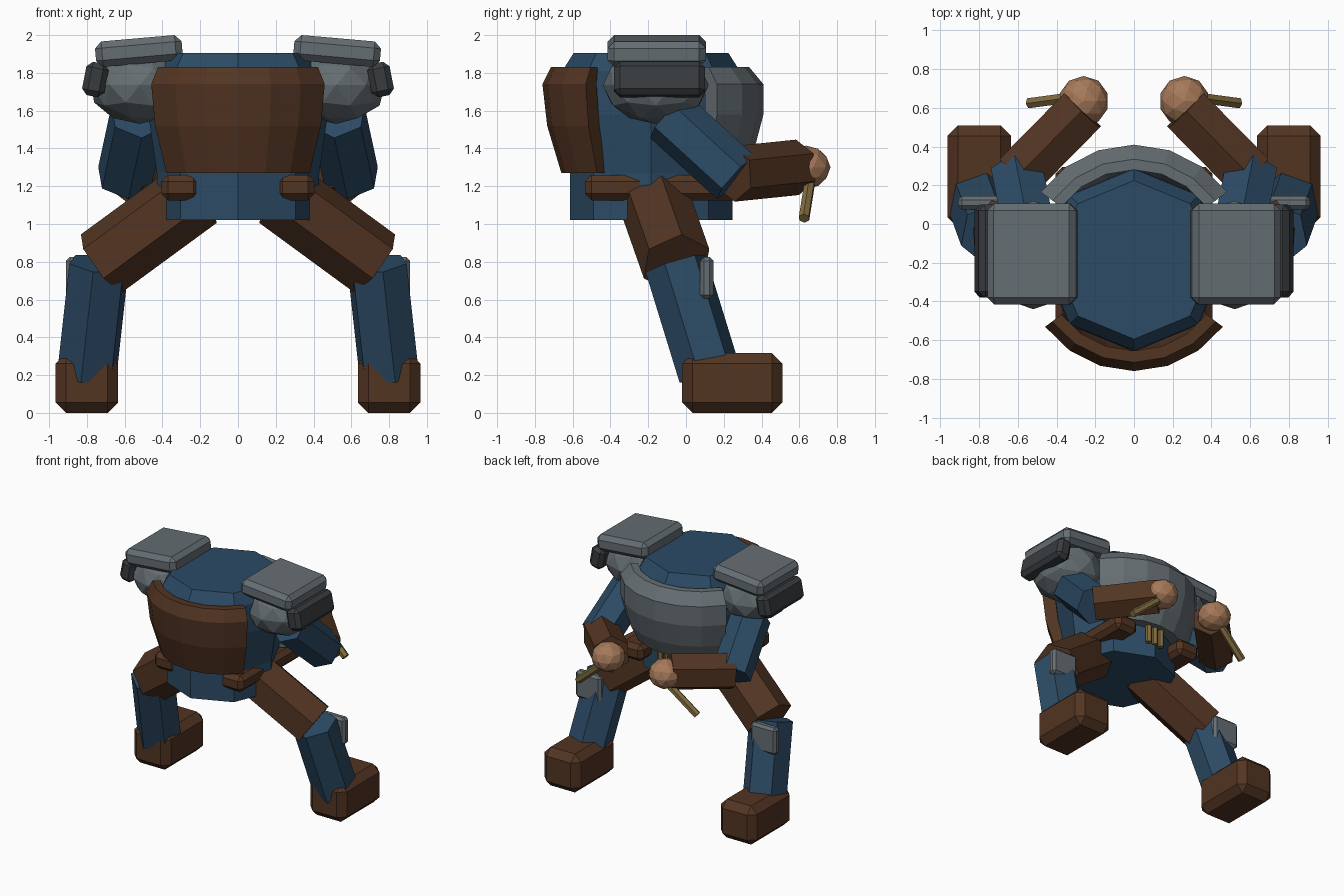
import bpy, bmesh
from math import sin, cos, pi, radians
from mathutils import Vector, Matrix

if "Cube" in bpy.data.objects:
    bpy.data.objects.remove(bpy.data.objects["Cube"])

CY = -0.185  # torso axis in y


def material(name, rgb):
    m = bpy.data.materials.new(name)
    m.diffuse_color = (*rgb, 1)
    m.use_nodes = True
    m.node_tree.nodes["Principled BSDF"].inputs["Base Color"].default_value = m.diffuse_color
    return m


BLUE = material("blue_cloth", (0.025, 0.07, 0.13))
BROWN = material("brown_leather", (0.085, 0.035, 0.016))
SKIN = material("skin", (0.38, 0.19, 0.1))
TAN = material("brass", (0.22, 0.15, 0.05))
GREY = material("steel", (0.13, 0.155, 0.17))
DARK = material("dark_steel", (0.04, 0.045, 0.05))


def finish(name, bm, mat):
    bmesh.ops.recalc_face_normals(bm, faces=bm.faces)
    me = bpy.data.meshes.new(name)
    bm.to_mesh(me)
    bm.free()
    me.materials.append(mat)
    ob = bpy.data.objects.new(name, me)
    bpy.context.collection.objects.link(ob)
    return ob


def box(name, loc, size, mat, bevel=0.04, rot_y=0):
    bm = bmesh.new()
    bmesh.ops.create_cube(bm, size=1, matrix=Matrix.Diagonal((*size, 1)))
    bmesh.ops.bevel(bm, geom=bm.edges[:], offset=bevel, segments=1, affect='EDGES')
    ob = finish(name, bm, mat)
    ob.location = loc
    ob.rotation_euler.y = radians(rot_y)
    return ob


def limb(name, a, b, r, mat, sides=6, spin=0):
    a, b = Vector(a), Vector(b)
    d = b - a
    m = (Matrix.Translation((a + b) / 2) @ d.to_track_quat('Z', 'Y').to_matrix().to_4x4()
         @ Matrix.Rotation(radians(spin), 4, 'Z'))
    bm = bmesh.new()
    bmesh.ops.create_cone(bm, cap_ends=True, segments=sides, radius1=r, radius2=r,
                          depth=d.length, matrix=m)
    return finish(name, bm, mat)


def ball(name, loc, size, mat):
    bm = bmesh.new()
    bmesh.ops.create_icosphere(bm, subdivisions=2, radius=1,
                               matrix=Matrix.Translation(loc) @ Matrix.Diagonal((*size, 1)))
    return finish(name, bm, mat)


def lathe(name, profile, mat, sides=8):
    bm = bmesh.new()
    rings = [[bm.verts.new((r * cos(2 * pi * i / sides), CY + r * sin(2 * pi * i / sides), z))
              for i in range(sides)] for r, z in profile]
    for p, q in zip(rings, rings[1:]):
        for i in range(sides):
            j = (i + 1) % sides
            bm.faces.new((p[i], p[j], q[j], q[i]))
    bm.faces.new(rings[0])
    bm.faces.new(rings[-1])
    return finish(name, bm, mat)


def curved_plate(name, outer, thick, facing, half_angle, mat, segs=6):
    # closed cross-section swept around the torso axis
    section = outer + [(r - t, z) for (r, z), t in zip(reversed(outer), reversed(thick))]
    n = len(section)
    bm = bmesh.new()
    rings = []
    for i in range(segs + 1):
        a = radians(half_angle) * (2 * i / segs - 1)
        rings.append([bm.verts.new((r * sin(a), CY + facing * r * cos(a), z)) for r, z in section])
    for p, q in zip(rings, rings[1:]):
        for k in range(n):
            l = (k + 1) % n
            bm.faces.new((p[k], p[l], q[l], q[k]))
    for ring in (rings[0], rings[-1]):  # end caps as quads
        for k in range(len(outer) - 1):
            bm.faces.new((ring[k], ring[k + 1], ring[n - 2 - k], ring[n - 1 - k]))
    return finish(name, bm, mat)


# Torso and curved armour plates
lathe("torso", [(0.43, 1.02), (0.43, 1.27), (0.475, 1.58), (0.47, 1.81), (0.41, 1.905)], BLUE)
curved_plate("brown_plate", [(0.475, 1.27), (0.55, 1.52), (0.575, 1.74), (0.53, 1.83)],
             [0.08, 0.095, 0.095, 0.06], -1, 53, BROWN)
curved_plate("grey_plate", [(0.49, 1.27), (0.545, 1.39), (0.595, 1.58), (0.595, 1.74), (0.52, 1.83)],
             [0.08, 0.09, 0.11, 0.11, 0.055], 1, 54, GREY)

# Small brass rods on the waist
for i in range(3):
    x = (i - 1) * 0.06
    limb(f"waist_rod_{i + 1}", (x, 0.245, 1.13), (x, 0.245, 1.29), 0.024, TAN)

for s, side in ((-1, "left"), (1, "right")):
    # Shoulder
    ball(f"{side}_shoulder", (s * 0.52, -0.16, 1.735), (0.27, 0.28, 0.205), GREY)
    box(f"{side}_shoulder_pad", (s * 0.525, -0.155, 1.916), (0.46, 0.52, 0.135), GREY, 0.035, s * 5)
    box(f"{side}_shoulder_rim", (s * 0.755, -0.14, 1.765), (0.12, 0.48, 0.18), DARK, 0.03, -s * 11)
    # Arm
    limb(f"{side}_upper_arm", (s * 0.53, -0.09, 1.57), (s * 0.60, 0.265, 1.245), 0.153, BLUE)
    limb(f"{side}_forearm", (s * 0.60, 0.25, 1.265), (s * 0.265, 0.59, 1.30), 0.147, BROWN)
    ball(f"{side}_hand", (s * 0.26, 0.635, 1.30), (0.13, 0.13, 0.115), SKIN)
    limb(f"{side}_stick", (s * 0.28, 0.66, 1.25), (s * 0.54, 0.625, 1.03), 0.03, TAN)
    # Hip and leg
    box(f"{side}_belt_tab", (s * 0.303, -0.12, 1.193), (0.205, 0.83, 0.135), BROWN, 0.035)
    limb(f"{side}_thigh", (s * 0.22, -0.18, 1.16), (s * 0.725, -0.05, 0.79), 0.19, BROWN)
    limb(f"{side}_shin", (s * 0.735, -0.055, 0.79), (s * 0.80, 0.125, 0.205), 0.168, BLUE, spin=30)
    box(f"{side}_knee_plate", (s * 0.795, 0.11, 0.715), (0.23, 0.07, 0.22), GREY, 0.02)
    box(f"{side}_boot", (s * 0.80, 0.245, 0.158), (0.33, 0.53, 0.316), BROWN, 0.055)
